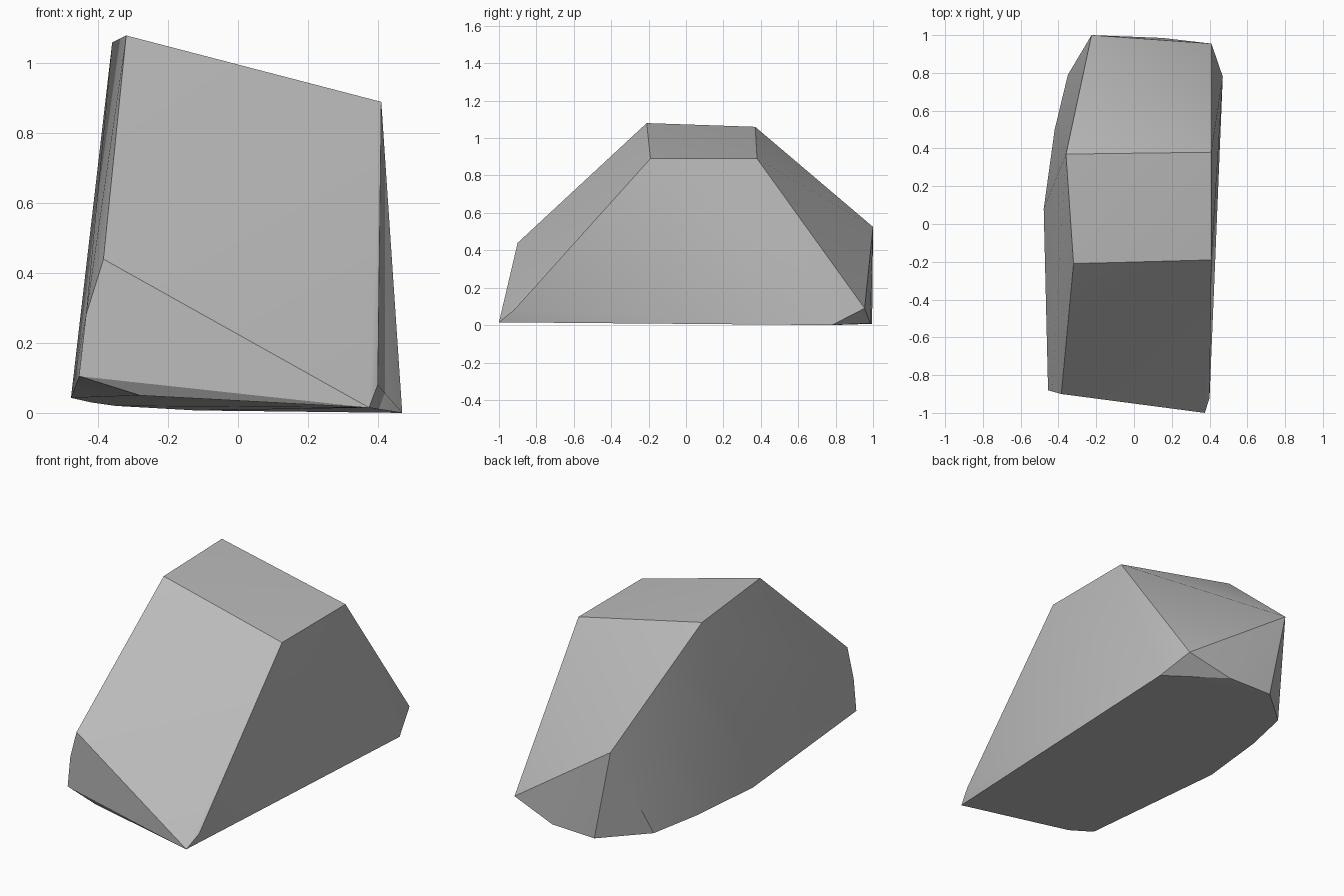
import bpy
import bmesh
import math

# Remove the default object
default = bpy.data.objects.get("Cube")
if default:
    bpy.data.objects.remove(default, do_unlink=True)


def make_material(name, colour):
    mat = bpy.data.materials.new(name)
    mat.use_nodes = True
    mat.diffuse_color = colour
    mat.node_tree.nodes["Principled BSDF"].inputs["Base Color"].default_value = colour
    return mat


# Corner rings of the boulder, from the crown down to the ground
crown = [(-.32, -.21, 1.08), (.41, -.19, .89), (.41, .38, .89), (-.36, .37, 1.06)]
shoulders = [(-.385, -.9, .44), (-.435, -.885, .28), (-.225, 1, .525)]
lower_edge = [(-.455, -.88, .105), (.4, -.92, .08), (.41, .955, .09)]
base = [
    (.375, -1, .015), (-.28, -.88, .05), (-.478, .08, .043), (-.42, .5, .03),
    (-.35, .79, .02), (-.12, .995, .007), (.15, .985, .01), (.47, .78, 0),
]

# Wrap the corners in a convex hull to get the chipped stone facets
bm = bmesh.new()
for corner in crown + shoulders + lower_edge + base:
    bm.verts.new(corner)
bmesh.ops.convex_hull(bm, input=bm.verts)

# Merge the nearly flat triangles into broad facets
bmesh.ops.dissolve_limit(bm, angle_limit=math.radians(2), verts=bm.verts, edges=bm.edges)
bmesh.ops.recalc_face_normals(bm, faces=bm.faces)

mesh = bpy.data.meshes.new("boulder")
bm.to_mesh(mesh)
bm.free()
mesh.materials.append(make_material("stone grey", (.5, .5, .5, 1)))

boulder = bpy.data.objects.new("boulder", mesh)
bpy.context.collection.objects.link(boulder)

# Soften the gently rounded side while keeping the ridges crisp
bpy.ops.object.select_all(action="DESELECT")
boulder.select_set(True)
bpy.context.view_layer.objects.active = boulder
bpy.ops.object.shade_smooth_by_angle(angle=math.radians(30))
